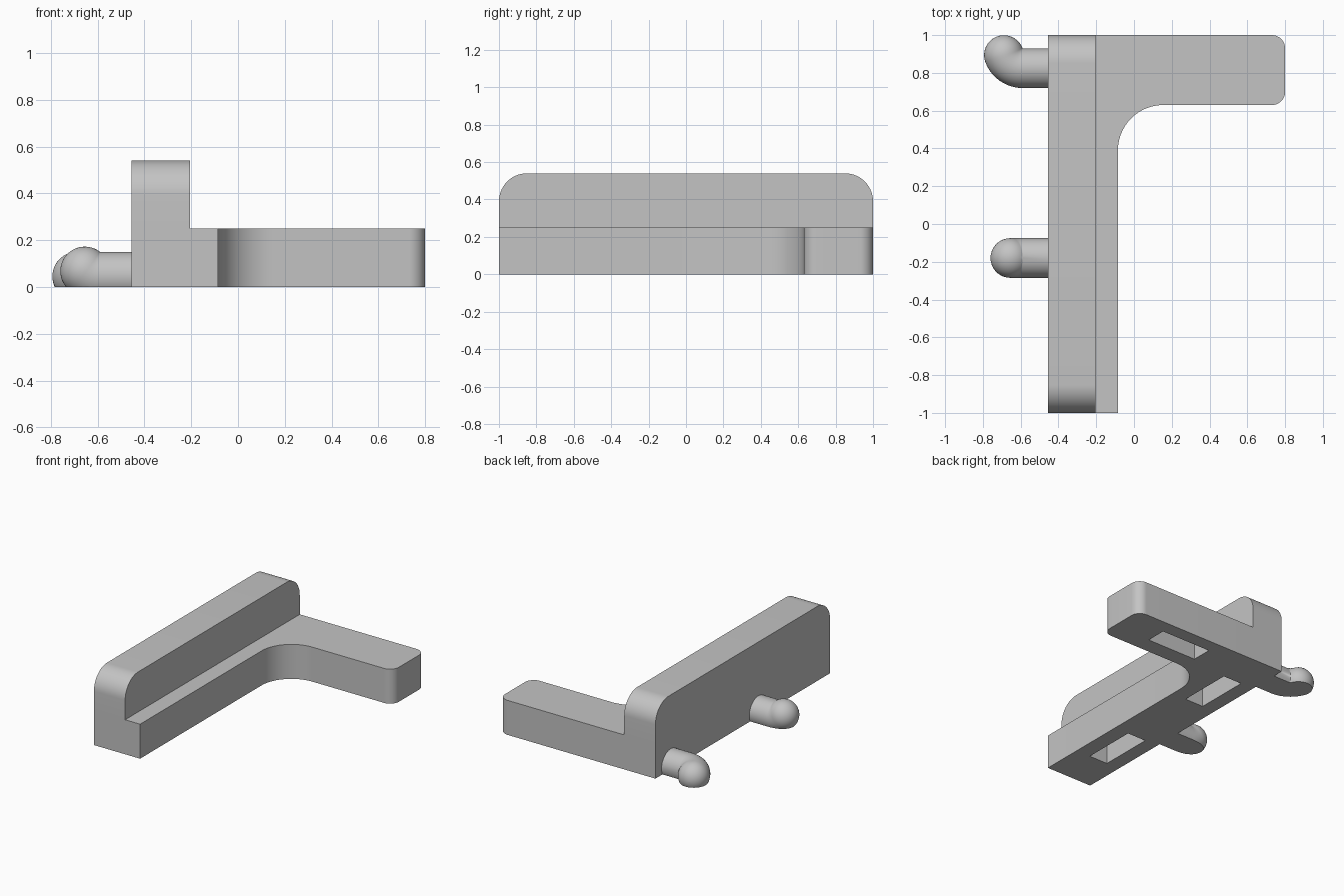
import bpy, bmesh
from math import sin, cos, pi, radians
from mathutils import Vector

if "Cube" in bpy.data.objects:
    bpy.data.objects.remove(bpy.data.objects["Cube"], do_unlink=True)

grey = bpy.data.materials.new("plain grey")
grey.use_nodes = True
grey.diffuse_color = (0.55, 0.55, 0.55, 1)
grey.node_tree.nodes["Principled BSDF"].inputs["Base Color"].default_value = grey.diffuse_color


def finish(name, bm):
    bmesh.ops.recalc_face_normals(bm, faces=bm.faces)
    mesh = bpy.data.meshes.new(name)
    bm.to_mesh(mesh)
    bm.free()
    mesh.materials.append(grey)
    obj = bpy.data.objects.new(name, mesh)
    bpy.context.collection.objects.link(obj)
    return obj


def activate(obj):
    bpy.ops.object.select_all(action='DESELECT')
    obj.select_set(True)
    bpy.context.view_layer.objects.active = obj


def rounded(corners, steps=14):
    """Outline of right-angled corners (u, v, radius)."""
    pts = []
    for i, (u, v, r) in enumerate(corners):
        p = Vector((u, v))
        if not r:
            pts.append(p)
            continue
        before = (Vector(corners[i - 1][:2]) - p).normalized()
        after = (Vector(corners[(i + 1) % len(corners)][:2]) - p).normalized()
        centre = p + r * (before + after)
        for k in range(steps + 1):
            t = pi / 2 * k / steps
            pts.append(centre - r * (after * cos(t) + before * sin(t)))
    return pts


def prism(name, outline, place, depth):
    bm = bmesh.new()
    face = bm.faces.new([bm.verts.new(place(p)) for p in outline])
    new = bmesh.ops.extrude_face_region(bm, geom=[face])["geom"]
    bmesh.ops.translate(bm, vec=depth, verts=[g for g in new if isinstance(g, bmesh.types.BMVert)])
    return finish(name, bm)


def combine(obj, other, operation):
    other.hide_render = True
    mod = obj.modifiers.new(operation.lower(), 'BOOLEAN')
    mod.operation, mod.object, mod.solver = operation, other, 'EXACT'
    activate(obj)
    bpy.ops.object.modifier_apply(modifier=mod.name)
    bpy.data.objects.remove(other, do_unlink=True)


def hook(name, y, bend_to, bend, steps=12, sides=48):
    """Round peg leaving the wall, bending towards bend_to, with a ball end."""
    r = 0.105
    start, turn = Vector((-0.455, y, 0.045)), Vector((-0.59, y, 0.045))
    ahead, side = Vector((-1, 0, 0)), Vector(bend_to)
    across = ahead.cross(side)
    pivot = turn + r * side
    rings = [(start, 0, r)]
    for k in range(steps + 1):
        a = bend * k / steps
        rings.append((pivot + r * (ahead * sin(a) - side * cos(a)), a, r))
    tip, along = rings[-1][0], ahead * cos(bend) + side * sin(bend)
    for k in range(1, steps + 1):
        b = pi / 2 * k / steps
        rings.append((tip + along * r * sin(b), bend, r * max(cos(b), 0.01)))
    bm = bmesh.new()
    loops = []
    for centre, a, radius in rings:
        normal = side * cos(a) - ahead * sin(a)
        loops.append([bm.verts.new(centre + radius * (normal * cos(t) + across * sin(t)))
                      for t in (2 * pi * j / sides for j in range(sides))])
    for lo, hi in zip(loops, loops[1:]):
        for j in range(sides):
            n = (j + 1) % sides
            bm.faces.new((lo[j], lo[n], hi[n], hi[j]))
    bm.faces.new(loops[0])
    bm.faces.new(loops[-1])
    bmesh.ops.remove_doubles(bm, verts=bm.verts, dist=0.0002)
    # Flat underside
    cut = bmesh.ops.bisect_plane(bm, geom=bm.verts[:] + bm.edges[:] + bm.faces[:], dist=1e-5,
                                 plane_co=(0, 0, 0), plane_no=(0, 0, -1), clear_outer=True)
    rim = [g for g in cut["geom_cut"] if isinstance(g, bmesh.types.BMEdge)]
    bmesh.ops.holes_fill(bm, edges=rim, sides=0)
    return finish(name, bm)


# L-shaped base
base = prism("base_bracket",
             rounded([(-0.455, -1, 0), (-0.085, -1, 0), (-0.085, 0.63, 0.24),
                      (0.8, 0.63, 0.07), (0.8, 1, 0.07), (-0.455, 1, 0)]),
             lambda p: (p.x, p.y, 0), (0, 0, 0.25))

# Upright wall with rounded top corners
wall = prism("upright_wall",
             rounded([(-1, 0, 0), (1, 0, 0), (1, 0.54, 0.15), (-1, 0.54, 0.15)]),
             lambda p: (-0.455, p.x, p.y), (0.25, 0, 0))
combine(base, wall, 'UNION')

# Blind slots in the underside
for x, y, w, d in [(0.3, 0.825, 0.4, 0.15), (-0.275, 0.5, 0.15, 0.4), (-0.275, -0.5, 0.15, 0.4)]:
    box = [Vector((x + sx * w / 2, y + sy * d / 2)) for sx, sy in ((-1, -1), (1, -1), (1, 1), (-1, 1))]
    slot = prism("slot_cutter", box, lambda p: (p.x, p.y, -0.1), (0, 0, 0.25))
    combine(base, slot, 'DIFFERENCE')

# Two hooks on the wall's outer side
back_hook = hook("back_hook", 0.825, (0, 1, 0), radians(70))
middle_hook = hook("middle_hook", -0.18, (0, 0, 1), radians(38))

for part in (base, back_hook, middle_hook):
    activate(part)
    bpy.ops.object.shade_smooth_by_angle(angle=radians(30))
